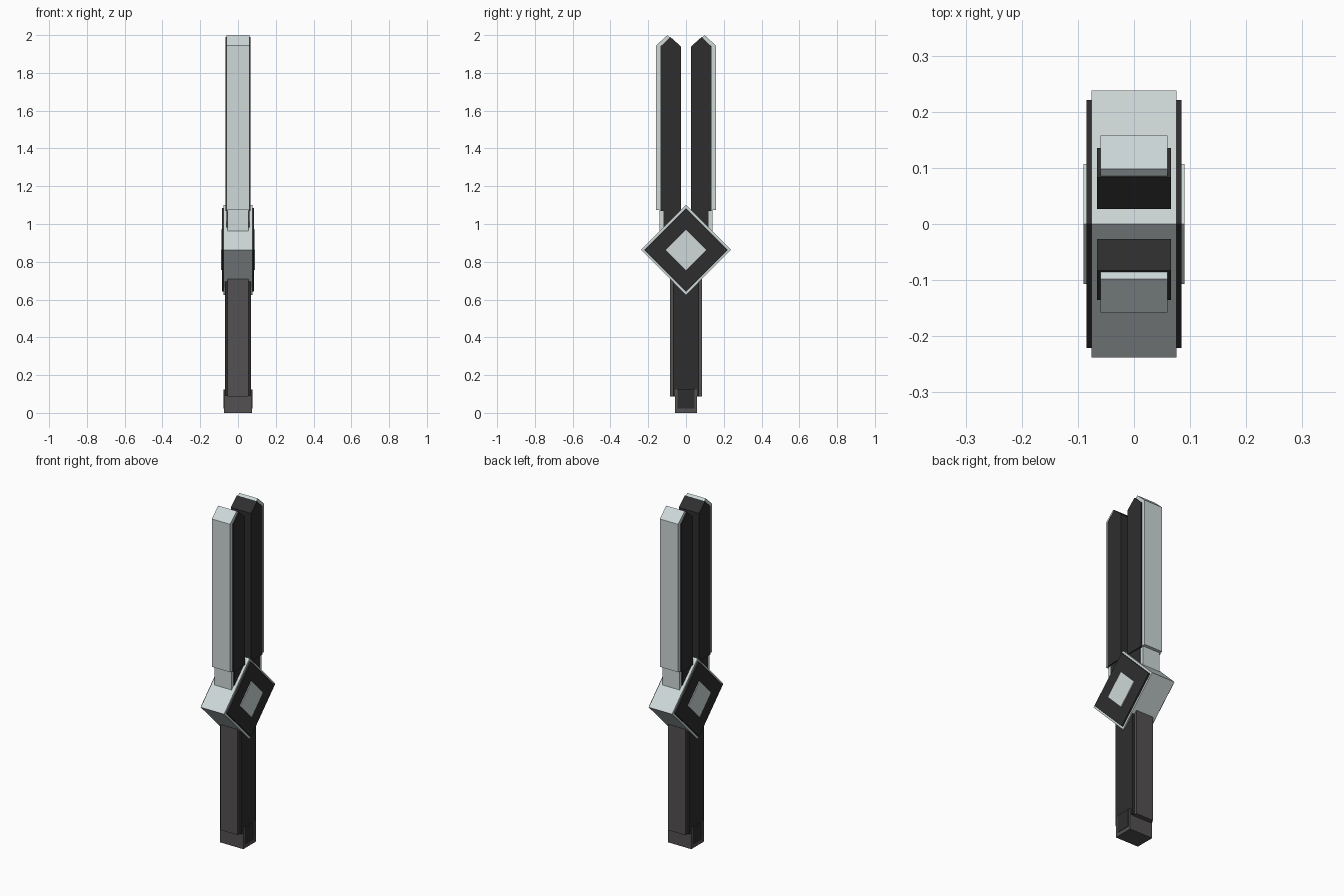
import bpy, bmesh

if "Cube" in bpy.data.objects:
    bpy.data.objects.remove(bpy.data.objects["Cube"])


def material(name, rgb):
    m = bpy.data.materials.new(name)
    m.diffuse_color = (*rgb, 1)
    m.use_nodes = True
    m.node_tree.nodes["Principled BSDF"].inputs["Base Color"].default_value = m.diffuse_color
    return m


PALE = material("pale_metal", (0.62, 0.69, 0.69))
DARK = material("near_black", (0.027, 0.027, 0.027))
GREY = material("dark_grey", (0.087, 0.082, 0.082))


def prism(name, profile, x0, x1, mat):
    """Extrude a (y, z) outline along x from x0 to x1."""
    bm = bmesh.new()
    face = bm.faces.new([bm.verts.new((x0, y, z)) for y, z in profile])
    ext = bmesh.ops.extrude_face_region(bm, geom=[face])
    verts = [v for v in ext["geom"] if isinstance(v, bmesh.types.BMVert)]
    bmesh.ops.translate(bm, verts=verts, vec=(x1 - x0, 0, 0))
    bmesh.ops.recalc_face_normals(bm, faces=bm.faces)
    mesh = bpy.data.meshes.new(name)
    bm.to_mesh(mesh)
    bm.free()
    mesh.materials.append(mat)
    ob = bpy.data.objects.new(name, mesh)
    bpy.context.collection.objects.link(ob)
    return ob


def box(name, x, y0, y1, z0, z1, mat):
    return prism(name, [(y0, z0), (y1, z0), (y1, z1), (y0, z1)], -x, x, mat)


def diamond(r, zc=0.863):
    return [(-r, zc), (0, zc - r), (r, zc), (0, zc + r)]


# Diamond hub with dark side plates and small pale centre squares
prism("hub", diamond(0.238), -0.076, 0.076, PALE)
for side, s in (("left", -1), ("right", 1)):
    prism(f"hub_plate_{side}", diamond(0.221), s * 0.075, s * 0.085, DARK)
    prism(f"hub_centre_{side}", diamond(0.107), s * 0.084, s * 0.090, PALE)

# Twin prongs: dark pointed inner bar, pale outer bar, and necks into the hub
for side, s in (("front", -1), ("back", 1)):
    def flip(pts):
        return [(s * y, z) for y, z in pts]
    prism(f"prong_core_{side}",
          flip([(0.027, 1.07), (0.135, 1.07), (0.135, 1.94), (0.083, 1.99), (0.027, 1.94)]),
          -0.066, 0.066, DARK)
    prism(f"prong_cover_{side}",
          flip([(0.083, 1.075), (0.158, 1.075), (0.158, 1.945), (0.098, 2.0), (0.083, 1.986)]),
          -0.060, 0.060, PALE)
    prism(f"neck_core_{side}",
          flip([(0.032, 0.94), (0.12, 0.94), (0.12, 1.08), (0.032, 1.08)]),
          -0.060, 0.060, DARK)
    prism(f"neck_cover_{side}",
          flip([(0.09, 0.92), (0.139, 0.92), (0.139, 1.08), (0.09, 1.08)]),
          -0.056, 0.056, PALE)

# Grip: dark core with grey front and back strips
box("grip_core", 0.069, -0.07, 0.07, 0.09, 0.76, DARK)
box("grip_strips", 0.056, -0.084, 0.086, 0.088, 0.76, GREY)

# Pommel with dark side panels
box("pommel", 0.075, -0.058, 0.058, 0.0, 0.125, GREY)
for side, s in (("left", -1), ("right", 1)):
    prism(f"pommel_panel_{side}",
          [(-0.044, 0.022), (0.044, 0.022), (0.044, 0.125), (-0.044, 0.125)],
          s * 0.070, s * 0.077, DARK)
